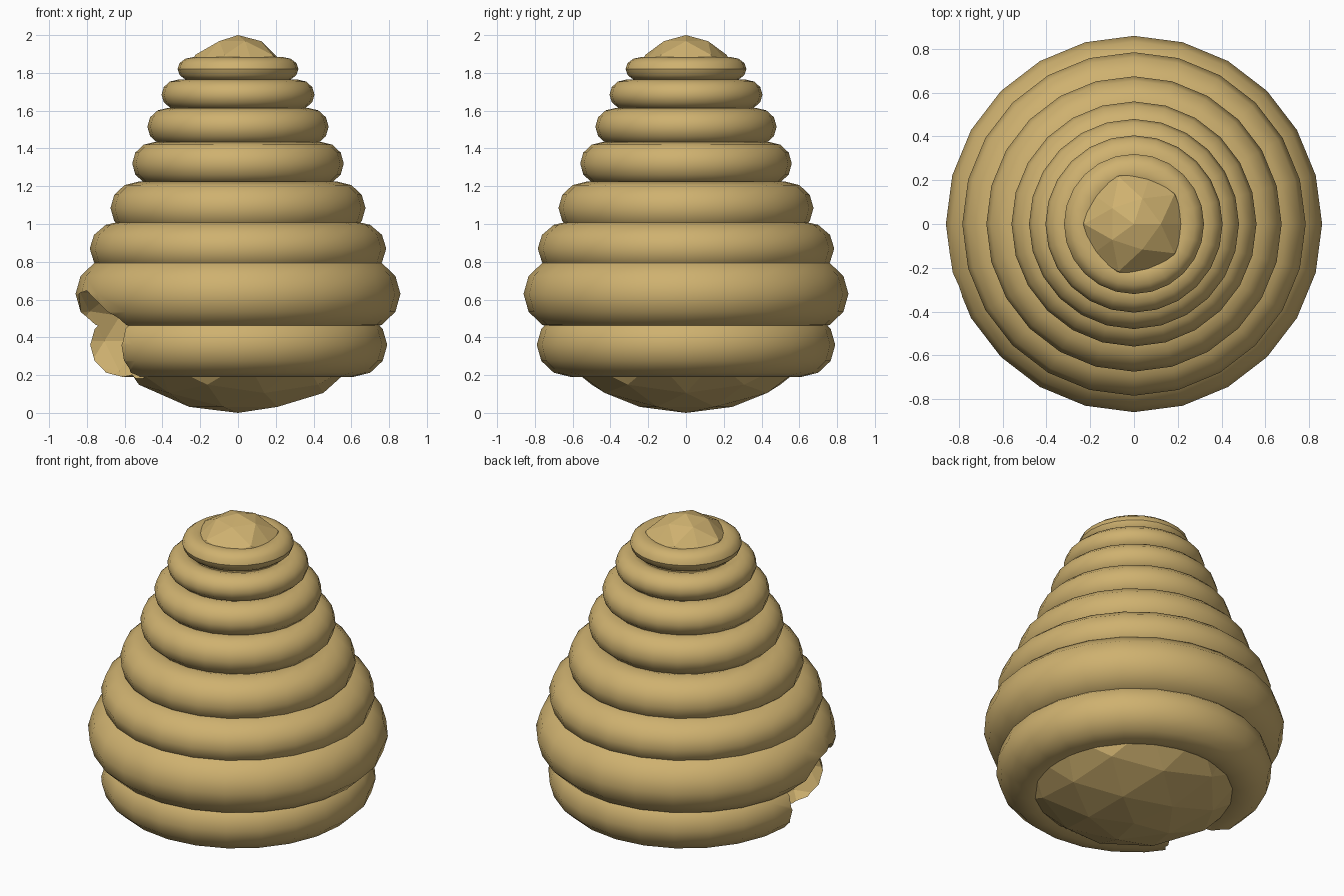
import bpy, bmesh, math
from mathutils import Vector

if "Cube" in bpy.data.objects:
    bpy.data.objects.remove(bpy.data.objects["Cube"], do_unlink=True)

straw = bpy.data.materials.new("straw")
straw.use_nodes = True
color = (0.62, 0.44, 0.16, 1)
straw.diffuse_color = color
straw.node_tree.nodes["Principled BSDF"].inputs["Base Color"].default_value = color


def add_object(name, bm):
    bmesh.ops.recalc_face_normals(bm, faces=bm.faces)
    mesh = bpy.data.meshes.new(name)
    bm.to_mesh(mesh)
    bm.free()
    mesh.materials.append(straw)
    obj = bpy.data.objects.new(name, mesh)
    bpy.context.collection.objects.link(obj)
    return obj


# Coil of straw: a torus with an oval section
def coil(name, outer, z, width, height, segments=24, sides=12):
    bm = bmesh.new()
    loops = []
    for i in range(segments):
        a = math.tau * i / segments
        loop = []
        for j in range(sides):
            b = math.tau * j / sides
            r = outer - width + width * math.cos(b)
            loop.append(bm.verts.new((r * math.cos(a), r * math.sin(a),
                                      z + height * math.sin(b))))
        loops.append(loop)
    for i in range(segments):
        here, there = loops[i], loops[(i + 1) % segments]
        for j in range(sides):
            k = (j + 1) % sides
            bm.faces.new((here[j], there[j], there[k], here[k]))
    return add_object(name, bm)


# Hollowed entrance, low on the side
def entrance_cutter():
    bm = bmesh.new()
    bmesh.ops.create_icosphere(bm, subdivisions=2, radius=0.3)
    turn = math.radians(197)
    bmesh.ops.translate(bm, verts=bm.verts,
                        vec=Vector((0.74 * math.cos(turn), 0.74 * math.sin(turn), 0.38)))
    obj = add_object("entrance_cutter", bm)
    obj.hide_render = True
    obj.hide_viewport = True
    obj.display_type = 'WIRE'
    return obj


cutter = entrance_cutter()


def cut_entrance(obj):
    mod = obj.modifiers.new("entrance", 'BOOLEAN')
    mod.operation = 'DIFFERENCE'
    mod.solver = 'EXACT'
    mod.object = cutter


# Faceted core: wide rounded base narrowing to a small domed tip
bm = bmesh.new()
bmesh.ops.create_icosphere(bm, subdivisions=3, radius=1)
for v in bm.verts:
    z = v.co.z + 1
    r = math.hypot(v.co.x, v.co.y)
    if r > 0.001:
        wanted = r * (1.04 - 0.28 * z)
        limit = 0.66 - 0.27 * max(z - 0.3, 0)
        scale = min(wanted, limit) / r
        v.co.x *= scale
        v.co.y *= scale
    v.co.z = z
core = add_object("core", bm)
cut_entrance(core)

# Coils from bottom to top: outer radius, height, section width, section half height
coils = [
    (0.79, 0.36, 0.18, 0.17),
    (0.86, 0.63, 0.20, 0.19),
    (0.785, 0.87, 0.17, 0.145),
    (0.675, 1.085, 0.15, 0.14),
    (0.56, 1.32, 0.12, 0.115),
    (0.48, 1.515, 0.11, 0.10),
    (0.405, 1.685, 0.09, 0.08),
    (0.32, 1.82, 0.08, 0.063),
]
for n, (outer, z, width, height) in enumerate(coils, 1):
    obj = coil(f"coil_{n}", outer, z, width, height)
    bpy.ops.object.select_all(action='DESELECT')
    obj.select_set(True)
    bpy.context.view_layer.objects.active = obj
    bpy.ops.object.shade_smooth_by_angle(angle=math.radians(35))
    if n <= 2:
        cut_entrance(obj)
